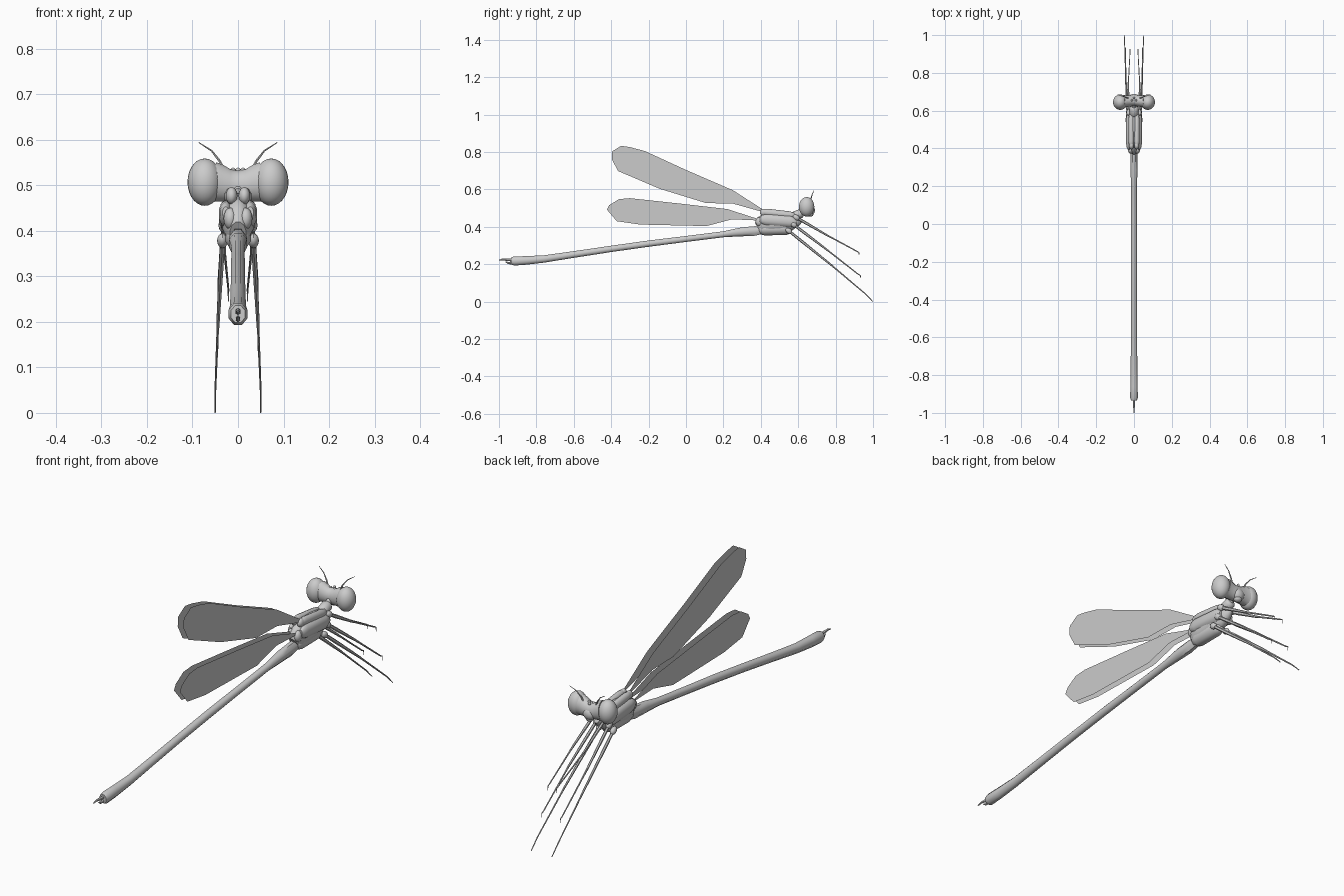
import bpy, bmesh, math
from mathutils import Vector


def finish(name, bm, angle=40):
    bmesh.ops.recalc_face_normals(bm, faces=bm.faces[:])
    me = bpy.data.meshes.new(name)
    bm.to_mesh(me)
    bm.free()
    ob = bpy.data.objects.new(name, me)
    bpy.context.collection.objects.link(ob)
    bpy.ops.object.select_all(action='DESELECT')
    ob.select_set(True)
    bpy.context.view_layer.objects.active = ob
    bpy.ops.object.shade_smooth_by_angle(angle=math.radians(angle))
    return ob


def loft(name, stations, n=8, angle=50):
    """Tube through (x, y, z, side radius, up radius) stations."""
    bm = bmesh.new()
    pts = [Vector(s[:3]) for s in stations]
    rings = []
    for i, s in enumerate(stations):
        t = (pts[min(i + 1, len(pts) - 1)] - pts[max(i - 1, 0)]).normalized()
        ref = Vector((0, 1, 0)) if abs(t.x) > 0.9 else Vector((1, 0, 0))
        side = (ref - t * ref.dot(t)).normalized()
        up = side.cross(t)
        ring = []
        for k in range(n):
            a = 2 * math.pi * (k + 0.5) / n
            ring.append(bm.verts.new(pts[i] + side * s[3] * math.cos(a) + up * s[4] * math.sin(a)))
        rings.append(ring)
    for a, b in zip(rings, rings[1:]):
        for k in range(n):
            bm.faces.new((a[k], a[(k + 1) % n], b[(k + 1) % n], b[k]))
    bm.faces.new(rings[0])
    bm.faces.new(rings[-1])
    return finish(name, bm, angle)


def ball(name, loc, rad, tilt=0, seg=20):
    bm = bmesh.new()
    bmesh.ops.create_uvsphere(bm, u_segments=seg, v_segments=seg * 3 // 5, radius=1)
    for v in bm.verts:
        v.co = Vector(v.co[i] * rad[i] for i in range(3))
    ob = finish(name, bm)
    ob.location = loc
    ob.rotation_euler.x = math.radians(tilt)
    return ob


def barrel(name, x, a, b, rx, rz):
    """Plate with rounded ends between two (y, z) points."""
    prof = [(0, .45), (.06, .8), (.18, 1), (.82, 1), (.94, .8), (1, .45)]
    return loft(name, [(x, a[0] + (b[0] - a[0]) * t, a[1] + (b[1] - a[1]) * t, rx * r, rz * r)
                       for t, r in prof], 10)


# Long segmented abdomen
loft("abdomen", [(0, .42, .385, .016, .022), (0, .36, .377, .021, .028), (0, .29, .372, .021, .025),
                 (0, .20, .36, .016, .017), (0, .0, .335, .016, .017), (0, -.2, .31, .017, .018),
                 (0, -.4, .282, .017, .018), (0, -.6, .252, .018, .019), (0, -.76, .228, .019, .021),
                 (0, -.86, .22, .021, .025), (0, -.92, .217, .022, .026), (0, -.935, .217, .017, .02)])

# Tail claspers
loft("upper_tail_clasper", [(0, -.92, .222, .006, .008), (0, -.955, .224, .006, .007),
                            (0, -.98, .226, .004, .005), (0, -1.0, .222, .002, .002)], 6)
loft("lower_tail_clasper", [(0, -.92, .207, .006, .008), (0, -.95, .206, .005, .006),
                            (0, -.965, .213, .002, .002)], 6)

# Thorax
loft("thorax_core", [(0, .385, .395, .018, .03), (0, .40, .405, .029, .05), (0, .44, .42, .035, .062),
                     (0, .50, .425, .036, .06), (0, .56, .428, .033, .05), (0, .60, .44, .023, .032),
                     (0, .615, .447, .014, .02)], 12)
barrel("thorax_belly", 0, (.385, .388), (.565, .39), .03, .034)
barrel("front_collar", 0, (.57, .455), (.625, .475), .024, .024)
loft("neck", [(0, .60, .465, .015, .016), (0, .63, .485, .012, .014), (0, .65, .50, .012, .014)])

# Head
loft("head_bridge", [(-.055, .65, .507, .034, .045), (-.042, .65, .505, .032, .042),
                     (-.022, .652, .50, .03, .036), (0, .654, .498, .029, .035),
                     (.022, .652, .50, .03, .036), (.042, .65, .505, .032, .042),
                     (.055, .65, .507, .034, .045)], 16)
ball("face", (0, .668, .488), (.028, .021, .026))
ball("mouth", (0, .665, .468), (.018, .017, .014))
for x, y in ((-.011, .655), (.011, .655), (0, .668)):
    ball("simple_eye", (x, y, .532), (.006, .006, .007), seg=10)

# Outlines of the wings as (y, z)
fore = [(.42, .487), (.25, .596), (0, .704), (-.22, .805), (-.30, .826), (-.347, .833), (-.395, .803),
        (-.397, .762), (-.363, .698), (-.14, .603), (.107, .527), (.251, .524), (.415, .478)]
hind = [(.385, .442), (.22, .495), (-.04, .525), (-.30, .553), (-.358, .548), (-.41, .516), (-.423, .492),
        (-.37, .43), (-.246, .412), (.11, .404), (.246, .44), (.385, .434)]

for s, side in ((-1, "left"), (1, "right")):
    # Eyes and antennae
    ball(side + "_eye", (s * .073, .645, .507), (.038, .041, .052), seg=24)
    loft(side + "_antenna", [(s * .03, .665, .53, .004, .004), (s * .04, .669, .553, .003, .003),
                             (s * .058, .676, .576, .002, .002), (s * .086, .684, .594, .001, .001)], 6)

    # Thorax plates and wing roots
    barrel(side + "_back_plate", s * .015, (.405, .48), (.585, .459), .015, .02)
    barrel(side + "_flank_plate", s * .027, (.395, .44), (.59, .425), .016, .03)
    ball(side + "_fore_wing_root", (s * .014, .415, .477), (.013, .02, .019), seg=14)
    ball(side + "_hind_wing_root", (s * .017, .392, .427), (.015, .02, .024), seg=14)

    # Flat wings
    for name, outline in (("fore", fore), ("hind", hind)):
        bm = bmesh.new()
        bm.faces.new([bm.verts.new((s * .014, y, z)) for y, z in outline])
        finish(f"{side}_{name}_wing", bm)

    # Legs: hip, knee, tip
    for name, hip, knee, tip in (("front", (.028, .59, .45), (.03, .745, .36), (.021, .912, .27)),
                                 ("middle", (.031, .575, .412), (.042, .75, .28), (.045, .92, .147)),
                                 ("hind", (.034, .55, .378), (.044, .775, .197), (.05, .955, .045))):
        h, k, t = (Vector((s * p[0], p[1], p[2])) for p in (hip, knee, tip))
        m = h.lerp(k, .3)
        end = Vector((t.x, .998, .002)) if name == "hind" else t + Vector((0, .013, -.007))
        ball(f"{side}_{name}_hip", h, (.012, .02, .014), -35, 12)
        loft(f"{side}_{name}_leg", [(*h, .006, .007), (*m, .006, .008), (*k, .004, .005),
                                    (*k.lerp(t, .15), .003, .004), (*t, .0022, .003), (*end, .0018, .002)], 6)
        loft(f"{side}_{name}_claw", [(*end, .0018, .002),
                                     (end.x, end.y, max(end.z - .018, 0), .001, .001)], 5)
